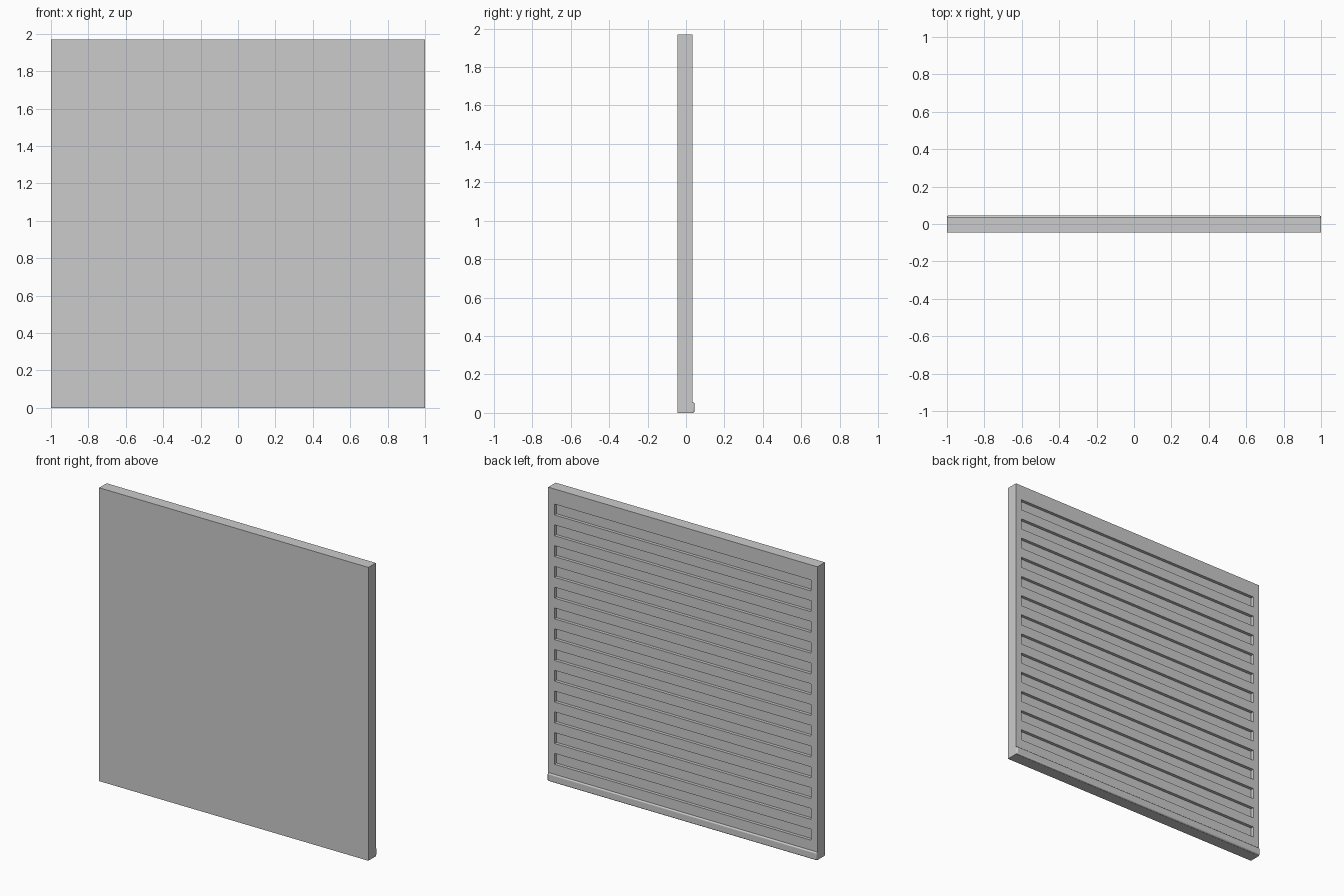
import bpy, bmesh
from mathutils import Matrix, Vector

if "Cube" in bpy.data.objects:
    bpy.data.objects.remove(bpy.data.objects["Cube"])

WIDTH, HEIGHT = 2.0, 1.97
FRONT, BACK, LIP_BACK = -0.045, 0.034, 0.045
SLOTS, SLOT_H, SLOT_DEPTH, SLOT_HALF = 13, 0.073, 0.021, 0.953
FIRST_Z, PITCH = 0.158, 0.1395


def add_box(bm, lo, hi):
    lo, hi = Vector(lo), Vector(hi)
    m = Matrix.Translation((lo + hi) / 2) @ Matrix.Diagonal((*(hi - lo), 1))
    bmesh.ops.create_cube(bm, size=1, matrix=m)


def make_object(name, boxes):
    bm = bmesh.new()
    for lo, hi in boxes:
        add_box(bm, lo, hi)
    mesh = bpy.data.meshes.new(name)
    bm.to_mesh(mesh)
    bm.free()
    obj = bpy.data.objects.new(name, mesh)
    bpy.context.collection.objects.link(obj)
    return obj


# Flat panel with a plain front
panel = make_object("panel", [((-WIDTH / 2, FRONT, 0), (WIDTH / 2, BACK, HEIGHT))])

# Row of shallow grooves across the back
rows = [FIRST_Z + i * PITCH for i in range(SLOTS)]
cutter = make_object("groove_cutter", [
    ((-SLOT_HALF, BACK - SLOT_DEPTH, z - SLOT_H / 2),
     (SLOT_HALF, BACK + 0.05, z + SLOT_H / 2)) for z in rows])
cutter.hide_render = True
cutter.hide_set(True)
cut = panel.modifiers.new("grooves", 'BOOLEAN')
cut.operation = 'DIFFERENCE'
cut.solver = 'EXACT'
cut.object = cutter

# Rounded lip along the bottom of the back
lip = make_object("bottom_lip", [((-WIDTH / 2, BACK - 0.02, 0.001), (WIDTH / 2, LIP_BACK, 0.054))])
bevel = lip.modifiers.new("rounding", 'BEVEL')
bevel.width = 0.008
bevel.segments = 3
bpy.ops.object.select_all(action='DESELECT')
lip.select_set(True)
bpy.context.view_layer.objects.active = lip
bpy.ops.object.shade_smooth_by_angle()
